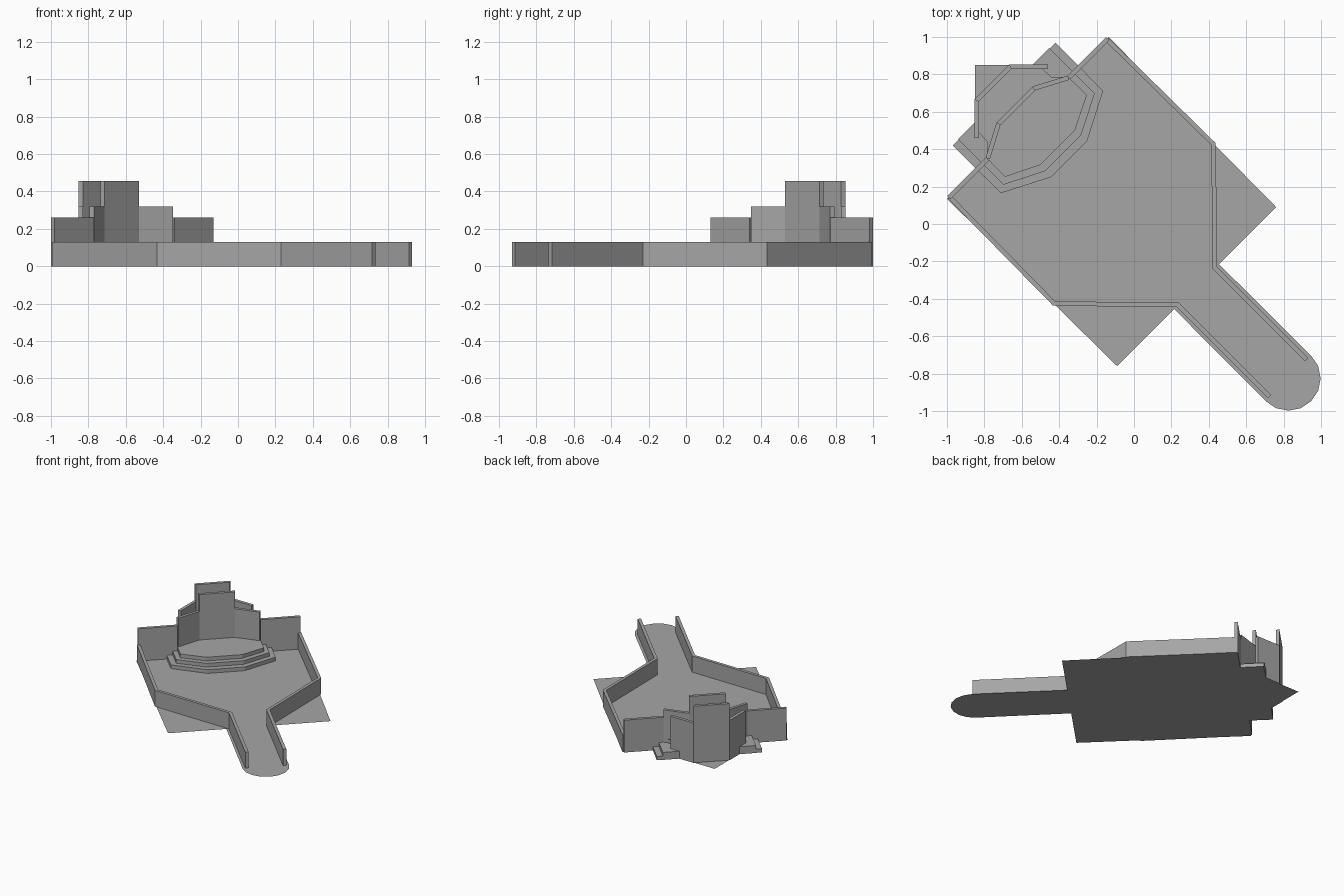
import bpy, bmesh, math
from mathutils import Vector

cube = bpy.data.objects.get("Cube")
if cube:
    bpy.data.objects.remove(cube)

grey = bpy.data.materials.new("stone_grey")
grey.use_nodes = True
grey.diffuse_color = (0.38, 0.38, 0.38, 1)
grey.node_tree.nodes["Principled BSDF"].inputs["Base Color"].default_value = (0.38, 0.38, 0.38, 1)


def flip(points):
    """Reflect across the diagonal axis y = -x."""
    return [(-y, -x) for x, y in points]


def symmetric(half):
    return half + flip(half)[::-1]


def finish(name, bm):
    bmesh.ops.remove_doubles(bm, verts=bm.verts, dist=0.0001)
    bmesh.ops.recalc_face_normals(bm, faces=bm.faces)
    mesh = bpy.data.meshes.new(name)
    bm.to_mesh(mesh)
    bm.free()
    mesh.materials.append(grey)
    obj = bpy.data.objects.new(name, mesh)
    bpy.context.collection.objects.link(obj)
    return obj


def slab(name, outline, height):
    bm = bmesh.new()
    face = bm.faces.new([bm.verts.new((x, y, 0)) for x, y in outline])
    face.normal_update()
    if face.normal.z < 0:
        face.normal_flip()
    if height:
        ext = bmesh.ops.extrude_face_region(bm, geom=[face], use_keep_orig=True)
        top = [v for v in ext["geom"] if isinstance(v, bmesh.types.BMVert)]
        bmesh.ops.translate(bm, verts=top, vec=(0, 0, height))
    return finish(name, bm)


def wall(name, path, heights, thick=0.024):
    """Mitred wall along a path, one height per segment."""
    pts = [Vector(p) for p in path]
    dirs = [(b - a).normalized() for a, b in zip(pts, pts[1:])]
    sides = []
    for i, p in enumerate(pts):
        a, b = dirs[max(i - 1, 0)], dirs[min(i, len(dirs) - 1)]
        t = (a + b).normalized()
        off = Vector((-t.y, t.x)) * (thick / 2 / t.dot(a))
        sides.append((p + off, p - off))
    bm = bmesh.new()
    for i, h in enumerate(heights):
        (a, b), (d, c) = sides[i], sides[i + 1]
        low = [bm.verts.new((v.x, v.y, 0)) for v in (a, b, c, d)]
        high = [bm.verts.new((v.x, v.y, h)) for v in (a, b, c, d)]
        bm.faces.new(low)
        bm.faces.new(high)
        for k in range(4):
            # Skip end caps between segments of the same height
            if k == 0 and i > 0 and heights[i - 1] == h:
                continue
            if k == 2 and i + 1 < len(heights) and heights[i + 1] == h:
                continue
            n = (k + 1) % 4
            bm.faces.new((low[k], low[n], high[n], high[k]))
    return finish(name, bm)


# Ground sheet: platform, rounded walkway and rear apron
arc = [(0.826 + 0.172 * math.cos(a), -0.826 + 0.172 * math.sin(a))
       for a in (math.radians(45 - 22.5 * i) for i in range(5))]
half_floor = [(-0.85, 0.85), (-0.29, 0.85), (-0.135, 1.0), (0.76, 0.09), (0.455, -0.215)] + arc
slab("floor", half_floor + flip(half_floor[1:-1])[::-1], 0)

# Three stacked steps under the tower
slab("lower_step", symmetric([(-0.25, 0.445), (-0.165, 0.712), (-0.42, 0.97)]), 0.03)
slab("middle_step", symmetric([(-0.283, 0.475), (-0.21, 0.697), (-0.453, 0.94)]), 0.06)
slab("upper_step", symmetric([(-0.315, 0.502), (-0.252, 0.69), (-0.35, 0.785),
                              (-0.44, 0.785), (-0.495, 0.835), (-0.655, 0.835)]), 0.09)

# Low parapets and tall rear walls on both sides
parapet = [(-0.985, 0.143), (-0.427, -0.425), (0.236, -0.433), (0.726, -0.923)]
rear = [(-0.99, 0.14), (-0.782, 0.348)]
for side, change in (("right", list), ("left", flip)):
    wall(side + "_parapet", change(parapet), [0.13] * 3)
    wall(side + "_rear_wall", change(rear), [0.26])

# Tower screens with a taller middle panel
screen_heights = [0.32, 0.455, 0.32]
wall("tower_front_screen", symmetric([(-0.35, 0.782), (-0.535, 0.725)]), screen_heights)
wall("tower_back_screen", symmetric([(-0.46, 0.842), (-0.66, 0.842)]), screen_heights)
